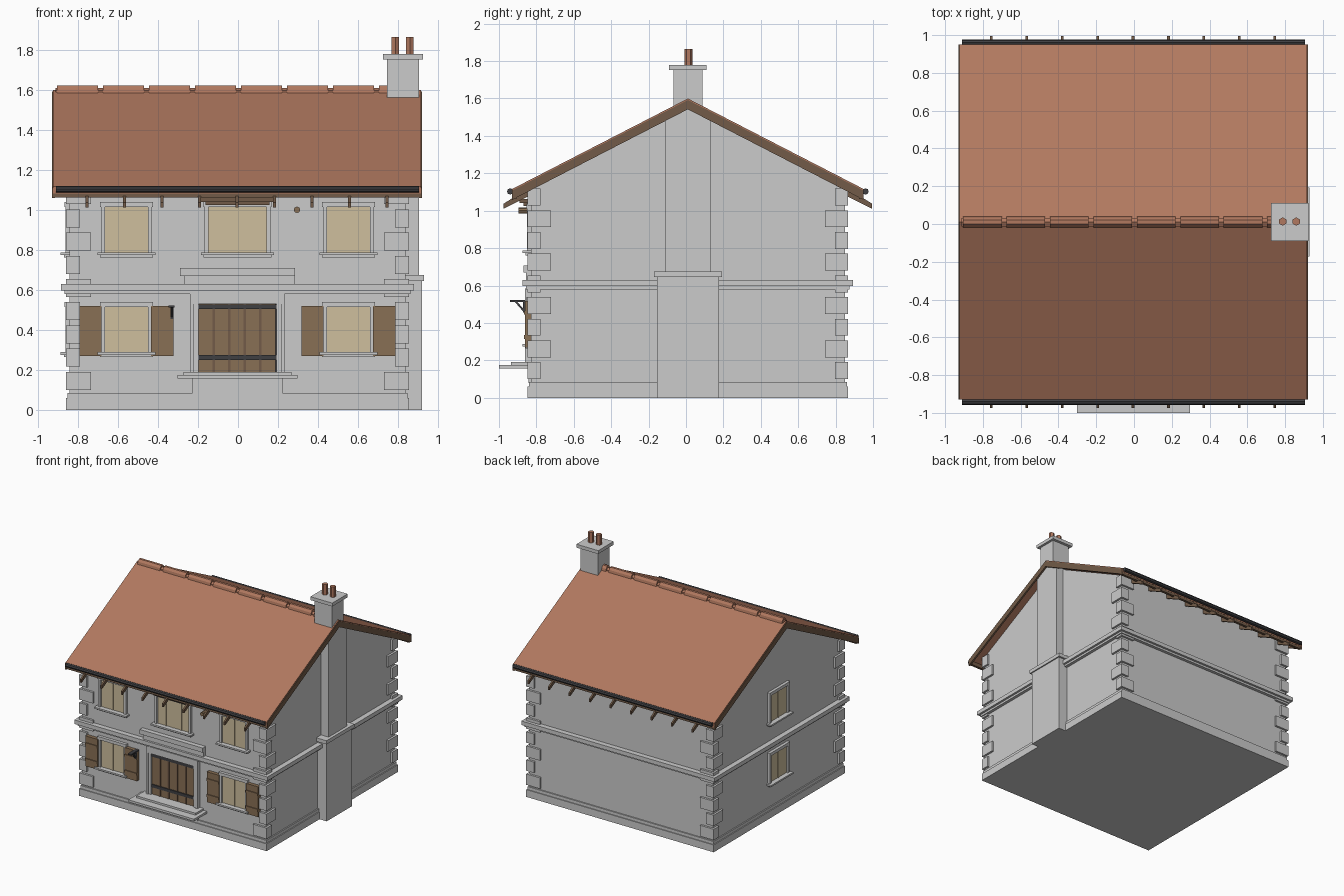
import bpy, bmesh, math
from mathutils import Vector

if "Cube" in bpy.data.objects:
    bpy.data.objects.remove(bpy.data.objects["Cube"])

CX, CY = -0.003, 0.01          # house centre
SLOPE, RIDGE = 0.515, 1.6


def mat(name, rgb):
    m = bpy.data.materials.new(name)
    m.diffuse_color = (*rgb, 1)
    m.use_nodes = True
    m.node_tree.nodes["Principled BSDF"].inputs["Base Color"].default_value = m.diffuse_color
    return m


TILE = mat("terracotta", (0.44, 0.19, 0.115))
WOOD = mat("timber", (0.25, 0.16, 0.09))
BARGE = mat("dark_timber", (0.17, 0.105, 0.065))
IRON = mat("iron", (0.05, 0.05, 0.055))
GLASS = mat("glazing", (0.62, 0.52, 0.34))


def finish(name, bm, m=None):
    bmesh.ops.recalc_face_normals(bm, faces=bm.faces)
    me = bpy.data.meshes.new(name)
    bm.to_mesh(me)
    bm.free()
    ob = bpy.data.objects.new(name, me)
    ob.location = (CX, CY, 0)
    bpy.context.collection.objects.link(ob)
    if m:
        me.materials.append(m)
    return ob


def box(name, x0, x1, y0, y1, z0, z1, m=None):
    bm = bmesh.new()
    bmesh.ops.create_cube(bm, size=1)
    for v in bm.verts:
        v.co = Vector(((x0 + x1) / 2 + v.co.x * (x1 - x0),
                       (y0 + y1) / 2 + v.co.y * (y1 - y0),
                       (z0 + z1) / 2 + v.co.z * (z1 - z0)))
    return finish(name, bm, m)


def prism(name, pts, x0, x1, m=None):
    """Extrude a (y, z) profile along x."""
    bm = bmesh.new()
    f = bm.faces.new([bm.verts.new((x0, y, z)) for y, z in pts])
    r = bmesh.ops.extrude_face_region(bm, geom=[f])
    for v in r["geom"]:
        if isinstance(v, bmesh.types.BMVert):
            v.co.x = x1
    return finish(name, bm, m)


def cyl(name, r, depth, loc, m, sides, axis="Z"):
    bm = bmesh.new()
    bmesh.ops.create_cone(bm, cap_ends=True, segments=sides, radius1=r, radius2=r, depth=depth)
    ob = finish(name, bm, m)
    ob.location = Vector((CX, CY, 0)) + Vector(loc)
    if axis == "X":
        ob.rotation_euler.y = math.pi / 2
    if axis == "Y":
        ob.rotation_euler.x = math.pi / 2
    return ob


def on_wall(name, side, u0, u1, d0, d1, z0, z1, m=None):
    """Box on the front or left wall; u runs along the wall, d is distance outward."""
    if side == "front":
        return box(name, u0, u1, -d1, -d0, z0, z1, m)
    return box(name, -d1, -d0, -u1, -u0, z0, z1, m)


def roof_z(y, drop=0):
    return RIDGE - drop - SLOPE * abs(y)


# Walls, plinth and string course
W = 0.84
prism("walls", [(-W, 0), (W, 0), (W, roof_z(W, .045)), (0, RIDGE - .045), (-W, roof_z(W, .045))], -W, W)
for name, h, z0, z1 in [("plinth", .857, 0, .06), ("plinth_cap", .85, .06, .085),
                        ("string_course", .883, .597, .63), ("string_course_base", .865, .58, .597)]:
    box(name, -h, h, -h, h, z0, z1)

# Corner quoins, alternating long and short
for sx in (-1, 1):
    for sy in (-1, 1):
        for k in range(9):
            lx, ly = (.125, .07) if k % 2 == 0 else (.07, .125)
            z = .145 + k * .116
            xs = sorted((sx * .857, sx * (.857 - lx)))
            ys = sorted((sy * .857, sy * (.857 - ly)))
            box("quoin", *xs, *ys, z - .045, z + .045)

# Roof: tiled slab, barge boards, fascia, gutters and rafter tails
E = .94


def slab(name, e, d0, d1, x0, x1, m):
    prism(name, [(-e, roof_z(e, d0)), (0, RIDGE - d0), (e, roof_z(e, d0)),
                 (e, roof_z(e, d1)), (0, RIDGE - d1), (-e, roof_z(e, d1))], x0, x1, m)


slab("roof_tiles", E, 0, .035, -.922, .918, TILE)
for x0, x1 in ((-.927, -.912), (.908, .923)):
    slab("barge_board", E, .008, .058, x0, x1, BARGE)
for s in (-1, 1):
    box("fascia", -.92, .918, *sorted((s * .915, s * .936)), 1.062, 1.105, BARGE)
    cyl("gutter", .017, 1.815, (0, s * .95, 1.103), IRON, 8, "X")
    for k in range(9):
        x = -.752 + k * .1875
        prism("rafter_tail", [(s * .8, roof_z(.8, .035)), (s * .985, roof_z(.985, .055)),
                              (s * .985, roof_z(.985, .082)), (s * .8, roof_z(.8, .085))],
              x - .007, x + .007, BARGE)
for k in range(8):
    x = -.902 + k * .23
    prism("ridge_tile", [(-.03, 1.582), (-.025, 1.605), (-.01, 1.622), (.01, 1.622),
                         (.025, 1.605), (.03, 1.582)], x, min(x + .205, .76), TILE)
slab("ridge_bed", .022, -.008, .02, -.91, .75, TILE)

# Chimney breast, stack and pots
box("chimney_base", .8, .923, -.165, .166, 0, .65)
box("chimney_shoulder", .8, .933, -.182, .182, .645, .675)
box("chimney_breast", .8, .908, -.12, .12, .67, 1.52)
box("chimney_stack", .748, .908, -.077, .077, 1.45, 1.76)
box("chimney_cap", .728, .928, -.1, .1, 1.752, 1.78)
for x in (.79, .862):
    cyl("chimney_pot", .022, .1, (x, .003, 1.815), TILE, 6)


# Windows
def window(side, u, z, half=.107, bars=(0,)):
    t = z + .23
    on_wall("glazing", side, u - half, u + half, .82, .846, z, t, GLASS)
    for s in (-1, 1):
        a, b = sorted((u + s * half, u + s * (half + .02)))
        on_wall("window_jamb", side, a, b, .82, .86, z, t)
    on_wall("window_lintel", side, u - half - .025, u + half + .025, .82, .864, t, t + .025)
    on_wall("window_sill", side, u - half - .038, u + half + .038, .82, .885, z - .01, z + .003)
    on_wall("sill_base", side, u - half - .025, u + half + .025, .82, .868, z - .022, z - .01)
    for b in bars:
        on_wall("mullion", side, u + b - .005, u + b + .005, .83, .851, z, t, GLASS)


for u in (-.555, .555):
    window("front", u, .783)
    window("front", u, .285)
    for s in (-1, 1):
        a, b = sorted((u + s * .124, u + s * .235))
        on_wall("shutter", "front", a, b, .83, .87, .268, .518, WOOD)
        for z in (.325, .455):
            on_wall("shutter_batten", "front", a, b, .87, .877, z - .01, z + .01, WOOD)
window("front", 0, .783, .145, (-.07, 0, .07))
window("left", 0, .783)
window("left", 0, .285)

# Timber head above the middle window and beam end
on_wall("window_hood", "front", -.185, .185, .82, .9, 1.04, 1.062, BARGE)
on_wall("window_hood_lower", "front", -.16, .16, .82, .88, 1.025, 1.04, BARGE)
cyl("beam_end", .016, .08, (.298, -.865, 1.0), WOOD, 8, "Y")

# Door with planks, iron straps, surround, hood and steps
on_wall("door_back", "front", -.2, .2, .82, .843, .185, .53, IRON)
for k in range(5):
    x = -.195 + k * .078
    on_wall("door_plank", "front", x, x + .074, .82, .852, .185, .53, WOOD)
    if k:
        on_wall("door_bar", "front", x - .008, x + .004, .83, .856, .185, .53, BARGE)
for z in (.262, .515):
    on_wall("door_strap", "front", -.197, .197, .84, .86, z - .012, z + .012, IRON)
for s in (-1, 1):
    a, b = sorted((s * .195, s * .218))
    on_wall("door_jamb", "front", a, b, .82, .864, .17, .56)
    a, b = sorted((s * .218, s * .236))
    on_wall("door_pilaster", "front", a, b, .82, .872, .17, .585)
on_wall("door_lintel", "front", -.22, .22, .82, .87, .53, .585)
on_wall("door_frieze", "front", -.265, .285, .82, .866, .63, .672)
on_wall("door_cornice", "front", -.288, .288, .82, .878, .67, .708)
on_wall("door_plinth", "front", -.225, .225, .82, .853, .08, .156)
on_wall("lower_step", "front", -.3, .3, .82, 1.01, .156, .174)
on_wall("upper_step", "front", -.27, .27, .82, .945, .174, .19)

# Iron bracket by the left window
on_wall("bracket_arm", "front", -.345, -.315, .85, .95, .511, .522, IRON)
on_wall("bracket_plate", "front", -.335, -.32, .86, .882, .455, .52, IRON)
prism("bracket_brace", [(-.875, .455), (-.925, .512), (-.912, .512), (-.87, .465)], -.333, -.323, IRON)
